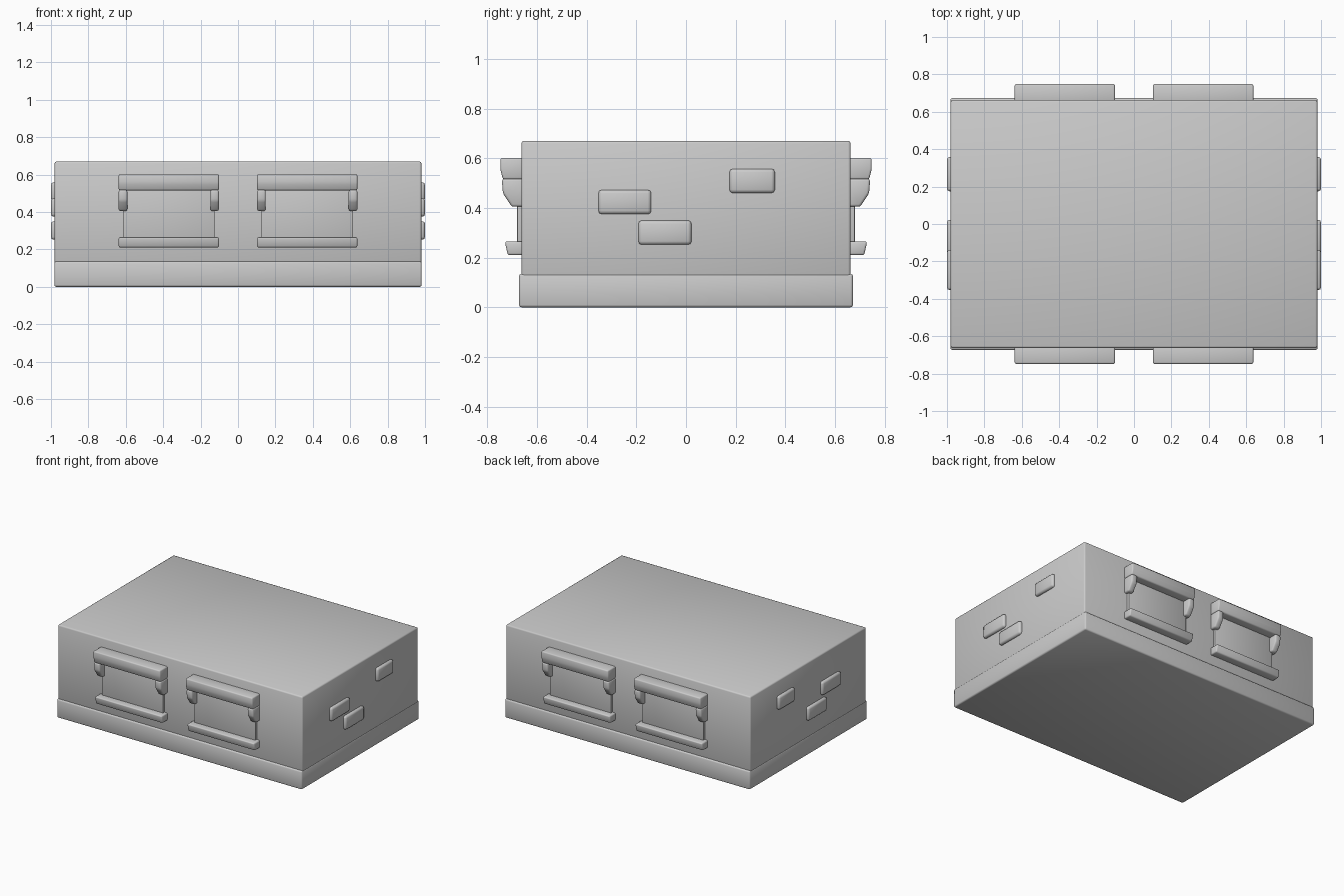
import bpy, bmesh

if "Cube" in bpy.data.objects:
    bpy.data.objects.remove(bpy.data.objects["Cube"], do_unlink=True)

stone = bpy.data.materials.new("plain_grey")
stone.use_nodes = True
GREY = (0.6, 0.6, 0.6, 1)
stone.diffuse_color = GREY
stone.node_tree.nodes["Principled BSDF"].inputs["Base Color"].default_value = GREY


def prism(name, profile, x0, x1, bevel, side=1):
    """Extrude a (y, z) profile from x0 to x1, with softened edges."""
    bm = bmesh.new()
    face = bm.faces.new([bm.verts.new((x0, y * side, z)) for y, z in profile])
    ext = bmesh.ops.extrude_face_region(bm, geom=[face])["geom"]
    verts = [v for v in ext if isinstance(v, bmesh.types.BMVert)]
    bmesh.ops.translate(bm, verts=verts, vec=(x1 - x0, 0, 0))
    bmesh.ops.recalc_face_normals(bm, faces=bm.faces)
    bmesh.ops.bevel(bm, geom=bm.edges[:], offset=bevel, segments=2,
                    profile=0.5, affect='EDGES', clamp_overlap=True)
    for f in bm.faces:
        f.smooth = True
    mesh = bpy.data.meshes.new(name)
    bm.to_mesh(mesh)
    bm.free()
    mesh.materials.append(stone)
    obj = bpy.data.objects.new(name, mesh)
    bpy.context.collection.objects.link(obj)
    return obj


def block(name, x0, x1, y0, y1, z0, z1, bevel):
    return prism(name, [(y0, z0), (y1, z0), (y1, z1), (y0, z1)], x0, x1, bevel)


# Wall block and plinth
block("wall_block", -0.98, 0.98, -0.663, 0.663, 0.1, 0.67, 0.01)
block("plinth", -0.982, 0.982, -0.673, 0.673, 0, 0.135, 0.01)

# Window profiles as (distance out, height)
LINTEL = [(0.64, 0.515), (0.738, 0.515), (0.748, 0.555), (0.748, 0.602), (0.64, 0.602)]
BRACKET = [(0.64, 0.405), (0.702, 0.405), (0.738, 0.46), (0.742, 0.518), (0.64, 0.518)]
SILL = [(0.64, 0.21), (0.718, 0.21), (0.73, 0.265), (0.64, 0.265)]
PANE = [(0.64, 0.215), (0.68, 0.215), (0.68, 0.6), (0.64, 0.6)]

# Two windows on the front and two on the back
for side, face in ((-1, "front"), (1, "back")):
    for cx, hand in ((-0.37, "right"), (0.37, "left")):
        tag = face + "_" + hand
        prism("window_pane_" + tag, PANE, cx - 0.245, cx + 0.245, 0.003, side)
        prism("lintel_" + tag, LINTEL, cx - 0.268, cx + 0.268, 0.008, side)
        prism("sill_" + tag, SILL, cx - 0.268, cx + 0.268, 0.008, side)
        for s in (-1, 1):
            a, b = sorted((cx + s * 0.268, cx + s * 0.222))
            prism("bracket_" + tag, BRACKET, a, b, 0.01, side)

# Raised bricks, mirrored on both ends
for y0, y1, z0 in ((-0.353, -0.14, 0.375), (-0.192, 0.022, 0.252), (0.175, 0.358, 0.46)):
    for s in (-1, 1):
        a, b = sorted((s * 0.95, s * 1.0))
        block("brick", a, b, y0, y1, z0, z0 + 0.098, 0.014)
